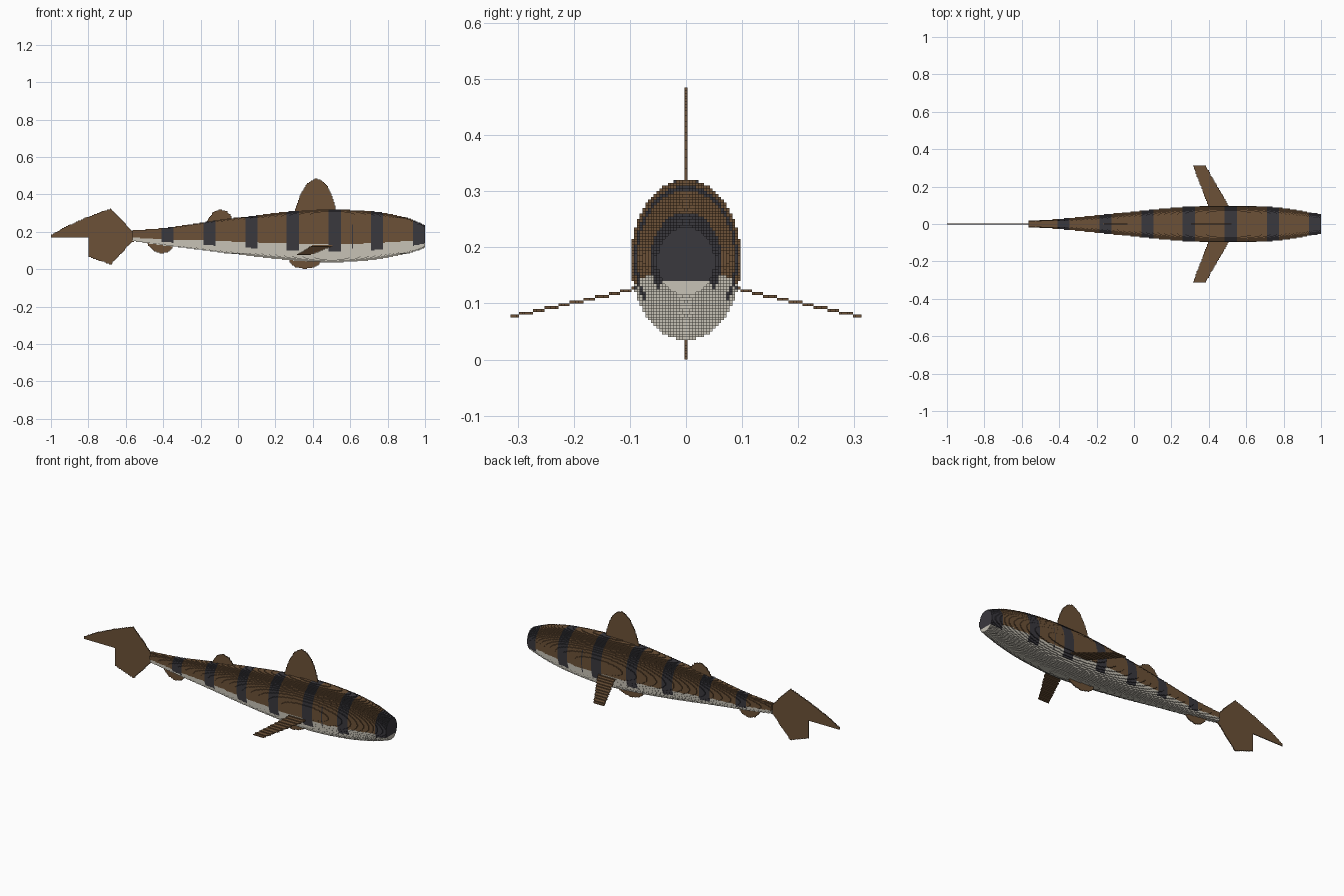
import bpy

if "Cube" in bpy.data.objects:
    bpy.data.objects.remove(bpy.data.objects["Cube"], do_unlink=True)

S = 0.005  # edge length of one block


def material(name, rgb):
    m = bpy.data.materials.new(name)
    m.use_nodes = True
    m.diffuse_color = (*rgb, 1)
    bsdf = m.node_tree.nodes["Principled BSDF"]
    bsdf.inputs["Base Color"].default_value = (*rgb, 1)
    bsdf.inputs["Roughness"].default_value = 0.8
    return m


BROWN, DARK, PALE = 0, 1, 2
MATS = [material("brown skin", (0.150, 0.083, 0.038)),
        material("dark stripe", (0.042, 0.040, 0.048)),
        material("pale belly", (0.570, 0.540, 0.465))]

# Six block sides: direction and the four corner offsets, wound outward
SIDES = [((1, 0, 0), ((1, 0, 0), (1, 1, 0), (1, 1, 1), (1, 0, 1))),
         ((-1, 0, 0), ((0, 0, 0), (0, 0, 1), (0, 1, 1), (0, 1, 0))),
         ((0, 1, 0), ((0, 1, 0), (0, 1, 1), (1, 1, 1), (1, 1, 0))),
         ((0, -1, 0), ((0, 0, 0), (1, 0, 0), (1, 0, 1), (0, 0, 1))),
         ((0, 0, 1), ((0, 0, 1), (1, 0, 1), (1, 1, 1), (0, 1, 1))),
         ((0, 0, -1), ((0, 0, 0), (0, 1, 0), (1, 1, 0), (1, 0, 0)))]


def block_object(name, cells):
    """Skin a dictionary of blocks {(i, j, k): colour} with its exposed faces."""
    index, faces, colours = {}, [], []
    for (i, j, k), colour in cells.items():
        for (a, b, c), corners in SIDES:
            if (i + a, j + b, k + c) not in cells:
                faces.append([index.setdefault((i + u, j + v, k + w), len(index))
                              for u, v, w in corners])
                colours.append(colour)
    # blocks are centred on y = 0
    verts = [(i * S, (j - 0.5) * S, k * S) for i, j, k in index]
    mesh = bpy.data.meshes.new(name)
    mesh.from_pydata(verts, [], faces)
    for m in MATS:
        mesh.materials.append(m)
    mesh.polygons.foreach_set("material_index", colours)
    mesh.update()
    ob = bpy.data.objects.new(name, mesh)
    bpy.context.collection.objects.link(ob)
    return ob


# Body stations: x, bottom z, top z, half width
STATIONS = [(-0.565, 0.150, 0.208, 0.013), (-0.38, 0.125, 0.222, 0.027),
            (-0.155, 0.098, 0.255, 0.048), (0.065, 0.070, 0.284, 0.071),
            (0.30, 0.047, 0.310, 0.090), (0.515, 0.036, 0.320, 0.096),
            (0.735, 0.052, 0.307, 0.088), (0.88, 0.078, 0.281, 0.071),
            (0.96, 0.100, 0.253, 0.056), (1.0, 0.115, 0.235, 0.049)]


def station(x):
    """Smooth (Hermite) interpolation between the body stations."""
    n = len(STATIONS)
    s = max(q for q in range(n - 1) if STATIONS[q][0] <= x or q == 0)
    a, b = STATIONS[s], STATIONS[s + 1]
    before, after = STATIONS[max(s - 1, 0)], STATIONS[min(s + 2, n - 1)]
    d = b[0] - a[0]
    t = (x - a[0]) / d
    out = []
    for c in (1, 2, 3):
        m0 = (b[c] - before[c]) / (b[0] - before[0]) * d
        m1 = (after[c] - a[c]) / (after[0] - a[0]) * d
        out.append((2*t**3 - 3*t*t + 1) * a[c] + (t**3 - 2*t*t + t) * m0
                   + (3*t*t - 2*t**3) * b[c] + (t**3 - t*t) * m1)
    return out


# Body: elliptical slices with a pale belly, seven stripes and a gill slit
body = {}
for i in range(-113, 200):
    x = (i + 0.5) * S
    low, high, half = station(x)
    mid, h = (low + high) / 2, (high - low) / 2
    striped = any(abs(x - (-0.377 + 0.2237 * n)) < 0.0325 for n in range(7))
    gill = abs(x - 0.6125) < S / 2
    for k in range(int(low / S) - 1, int(high / S) + 2):
        z = (k + 0.5) * S
        v = (z - mid) / h
        if abs(v) >= 1:
            continue
        colour = PALE if v < -0.31 else BROWN
        if (striped and v > -0.6) or (gill and 0.11 < z < 0.24):
            colour = DARK
        reach = int(half * (1 - v * v) ** 0.5 / S + 0.5)
        for j in range(-reach, reach + 1):
            body[i, j, k] = colour
block_object("body", body)


def inside(outline, u, v):
    """Even-odd test of a point against an outline."""
    hit = False
    for (a, b), (c, d) in zip(outline, outline[1:] + outline[:1]):
        if (b > v) != (d > v) and u < a + (v - b) / (d - b) * (c - a):
            hit = not hit
    return hit


def block_range(values):
    return range(int(min(values) / S) - 2, int(max(values) / S) + 3)


# Upright fins, one block thick, given as x-z outlines
UPRIGHT = {
    "dorsal_fin": [(0.30, 0.29), (0.31, 0.335), (0.335, 0.40), (0.362, 0.447), (0.39, 0.475),
                   (0.42, 0.485), (0.45, 0.475), (0.477, 0.447), (0.50, 0.40), (0.517, 0.345),
                   (0.525, 0.29)],
    "rear_dorsal_fin": [(-0.17, 0.24), (-0.155, 0.278), (-0.13, 0.306), (-0.095, 0.321),
                        (-0.06, 0.31), (-0.038, 0.288), (-0.03, 0.25)],
    "belly_fin": [(0.27, 0.07), (0.275, 0.035), (0.305, 0.013), (0.355, 0.0), (0.40, 0.008),
                  (0.435, 0.025), (0.45, 0.07)],
    "anal_fin": [(-0.49, 0.15), (-0.475, 0.122), (-0.45, 0.096), (-0.41, 0.085),
                 (-0.37, 0.093), (-0.35, 0.112), (-0.335, 0.15)],
    "tail_fin": [(-0.55, 0.20), (-0.57, 0.208), (-0.68, 0.325), (-0.805, 0.279),
                 (-0.93, 0.223), (-1.0, 0.182), (-1.0, 0.172), (-0.802, 0.172),
                 (-0.802, 0.068), (-0.68, 0.024), (-0.57, 0.143), (-0.55, 0.15)],
}
for name, outline in UPRIGHT.items():
    xs, zs = zip(*outline)
    block_object(name, {(i, 0, k): BROWN for i in block_range(xs) for k in block_range(zs)
                        if inside(outline, (i + 0.5) * S, (k + 0.5) * S)})

# Side fins: swept x-y outline, stepping down towards the tip
SIDE_FIN = [(0.41, 0.07), (0.52, 0.07), (0.505, 0.10), (0.382, 0.312), (0.316, 0.312),
            (0.395, 0.10)]
for name, sign in (("left_side_fin", 1), ("right_side_fin", -1)):
    cells = {}
    for i in block_range([p[0] for p in SIDE_FIN]):
        for j in block_range([p[1] for p in SIDE_FIN]):
            if inside(SIDE_FIN, (i + 0.5) * S, j * S):
                z = 0.125 - (j * S - 0.095) * 0.225
                cells[i, sign * j, int(z / S)] = BROWN
    block_object(name, cells)
